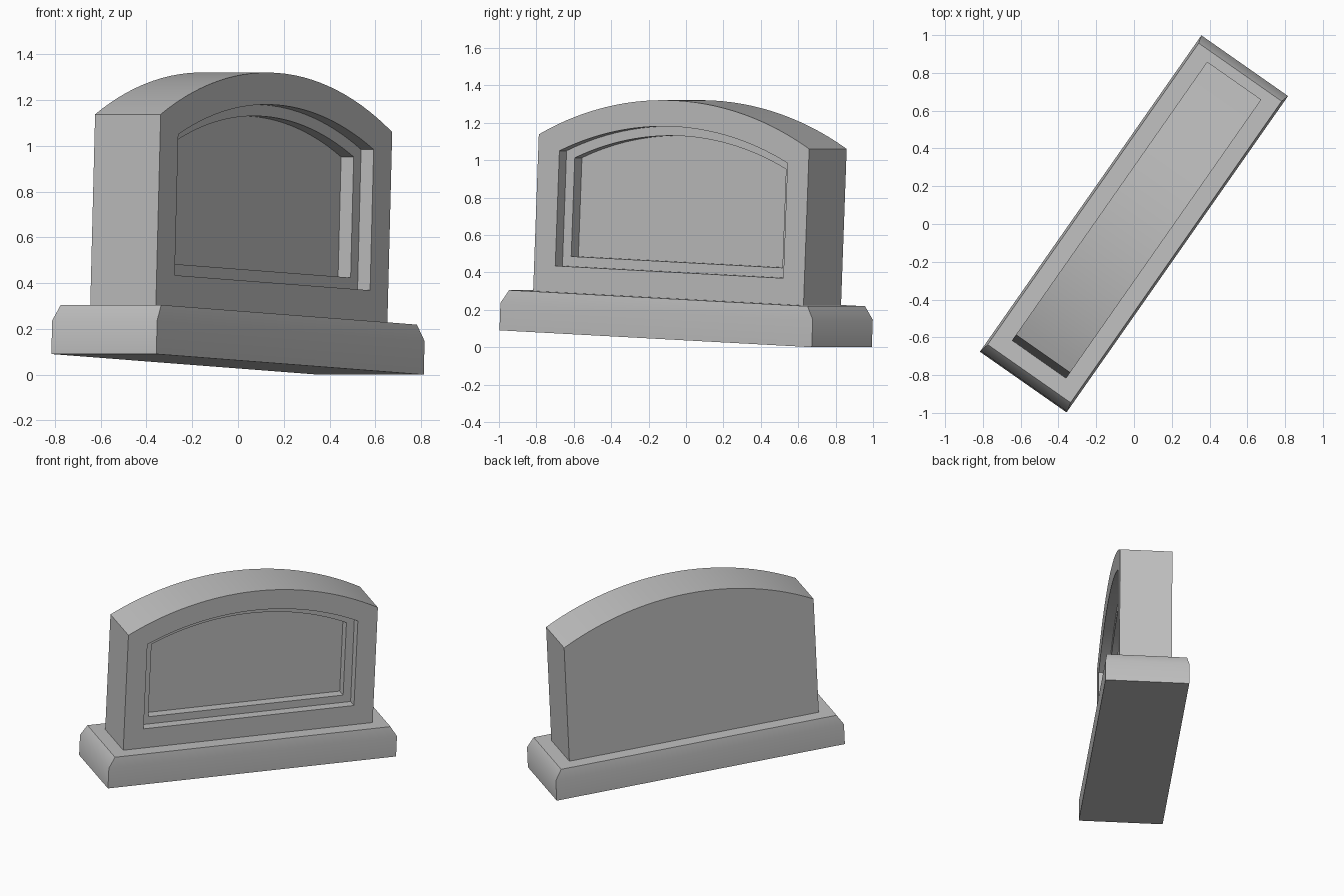
import bpy, bmesh, math
from mathutils import Matrix

if "Cube" in bpy.data.objects:
    bpy.data.objects.remove(bpy.data.objects["Cube"], do_unlink=True)

stone_grey = bpy.data.materials.new("stone_grey")
stone_grey.use_nodes = True
colour = (0.52, 0.52, 0.52, 1)
stone_grey.diffuse_color = colour
stone_grey.node_tree.nodes["Principled BSDF"].inputs["Base Color"].default_value = colour

# The whole monument is turned and sinks slightly towards one end
TILT = math.radians(2.53)
HALF_LENGTH = 1.02
PLACE = (Matrix.Translation((-0.002, -0.002, HALF_LENGTH * math.sin(TILT)))
         @ Matrix.Rotation(math.radians(55), 4, 'Z')
         @ Matrix.Rotation(TILT, 4, 'Y'))


def loft(name, rings):
    """Join equal-length rings with quads and cap both ends."""
    bm = bmesh.new()
    loops = [[bm.verts.new(p) for p in ring] for ring in rings]
    for a, b in zip(loops, loops[1:]):
        for i in range(len(a)):
            j = (i + 1) % len(a)
            bm.faces.new((a[i], a[j], b[j], b[i]))
    bm.faces.new(loops[0])
    bm.faces.new(loops[-1])
    bmesh.ops.recalc_face_normals(bm, faces=bm.faces)
    mesh = bpy.data.meshes.new(name)
    bm.to_mesh(mesh)
    bm.free()
    mesh.materials.append(stone_grey)
    obj = bpy.data.objects.new(name, mesh)
    bpy.context.collection.objects.link(obj)
    obj.matrix_world = PLACE
    bpy.ops.object.select_all(action='DESELECT')
    obj.select_set(True)
    bpy.context.view_layer.objects.active = obj
    bpy.ops.object.shade_smooth_by_angle(angle=math.radians(43))
    return obj


def rectangle(hx, hy, z):
    return [(-hx, -hy, z), (hx, -hy, z), (hx, hy, z), (-hx, hy, z)]


def arch(y, half, bottom, shoulder, peak, steps=28):
    """Upright outline with a shallow circular top."""
    rise = peak - shoulder
    radius = (half * half + rise * rise) / (2 * rise)
    spread = math.asin(half / radius)
    points = [(-half, y, bottom), (half, y, bottom)]
    for i in range(steps + 1):
        a = spread * (1 - 2 * i / steps)
        points.append((radius * math.sin(a), y, peak - radius + radius * math.cos(a)))
    return points


# Plinth with a chamfered upper rim
loft("plinth", [
    rectangle(HALF_LENGTH, 0.28, 0),
    rectangle(HALF_LENGTH, 0.28, 0.147),
    rectangle(HALF_LENGTH - 0.045, 0.268, 0.217),
])

# Arched slab with a two-step recessed panel in its front
outer = (0.883, 0.217, 1.055, 1.275)
frame = (0.745, 0.357, 0.973, 1.135)
panel = (0.69, 0.41, 0.938, 1.085)
loft("headstone_slab", [
    arch(0.175, *outer),
    arch(-0.175, *outer),
    arch(-0.175, *frame),
    arch(-0.108, *frame),
    arch(-0.108, *panel),
    arch(-0.041, *panel),
])
